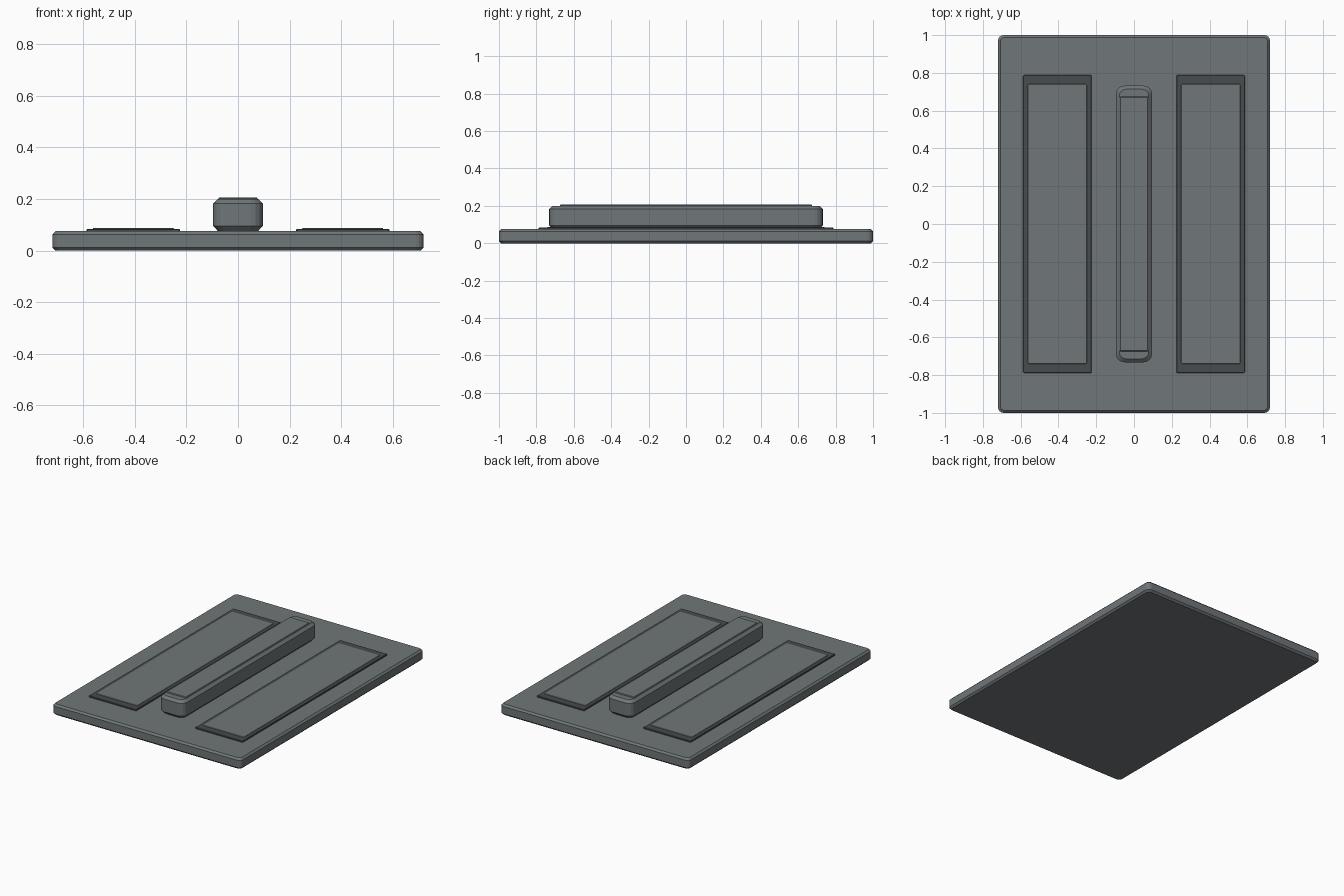
import bpy, bmesh, math

cube = bpy.data.objects.get("Cube")
if cube:
    bpy.data.objects.remove(cube, do_unlink=True)


def make_material(name, rgb):
    mat = bpy.data.materials.new(name)
    mat.use_nodes = True
    mat.diffuse_color = (*rgb, 1)
    mat.node_tree.nodes["Principled BSDF"].inputs["Base Color"].default_value = (*rgb, 1)
    return mat


grey = make_material("slate grey", (0.162, 0.181, 0.188))
dark = make_material("dark grey", (0.065, 0.072, 0.075))


def outline(hx, hy, r, steps):
    """Rounded rectangle as a list of (x, y) points."""
    pts = []
    for q, (sx, sy) in enumerate([(1, 1), (-1, 1), (-1, -1), (1, -1)]):
        for i in range(steps + 1):
            a = math.pi / 2 * (q + i / steps)
            pts.append((sx * (hx - r) + r * math.cos(a), sy * (hy - r) + r * math.sin(a)))
    return pts


def slab(name, mat, cx, hx, hy, r, levels, steps=4):
    """Stack rounded rectangles; levels holds (z, inset) pairs from the bottom up."""
    bm = bmesh.new()
    rings = [[bm.verts.new((cx + x, y, z)) for x, y in
              outline(hx - inset, hy - inset, max(r - inset * 0.5, 0.002), steps)]
             for z, inset in levels]
    for low, high in zip(rings, rings[1:]):
        for i in range(len(low)):
            j = (i + 1) % len(low)
            bm.faces.new((low[i], low[j], high[j], high[i]))
    bm.faces.new(rings[0][::-1])
    bm.faces.new(rings[-1])
    bmesh.ops.recalc_face_normals(bm, faces=bm.faces)
    mesh = bpy.data.meshes.new(name)
    bm.to_mesh(mesh)
    bm.free()
    mesh.materials.append(mat)
    obj = bpy.data.objects.new(name, mesh)
    bpy.context.collection.objects.link(obj)
    return obj


# Base plate with chamfered rims
slab("base_plate", grey, 0, 0.72, 1.0, 0.03,
     [(0, 0.012), (0.012, 0), (0.063, 0), (0.075, 0.012)])

# Raised panels with dark borders, one on each side
for side, s in (("left", 1), ("right", -1)):
    slab(side + "_panel_border", dark, s * 0.406, 0.181, 0.788, 0.004,
         [(0.07, 0), (0.081, 0), (0.084, 0.003)], 1)
    slab(side + "_panel", grey, s * 0.406, 0.157, 0.74, 0.004,
         [(0.08, 0), (0.085, 0), (0.087, 0.002)], 1)

# Central grip bar and its flat cap
slab("grip_bar", grey, 0, 0.096, 0.732, 0.045,
     [(0.074, 0.02), (0.095, 0), (0.183, 0), (0.2, 0.018)])
slab("grip_cap", grey, 0, 0.076, 0.674, 0.004,
     [(0.19, 0), (0.202, 0), (0.206, 0.004)], 1)
